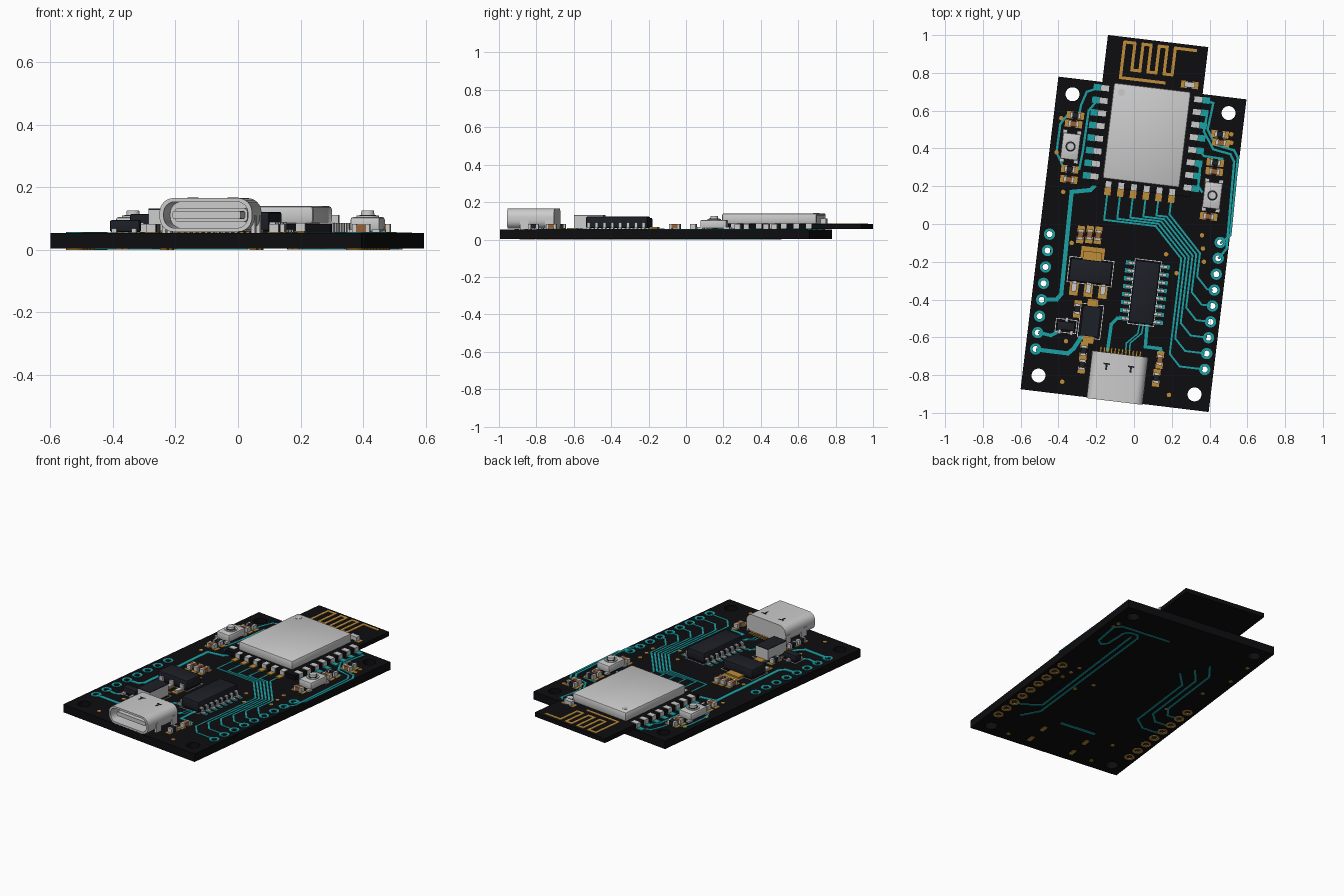
import bpy, bmesh
from math import radians, sin, cos, pi, atan2
from mathutils import Matrix, Vector

if "Cube" in bpy.data.objects:
    bpy.data.objects.remove(bpy.data.objects["Cube"])

# Board frame: u across, v along, turned in the world
M = Matrix.Translation((-0.0025, -0.1075, 0)) @ Matrix.Rotation(radians(-6.9), 4, 'Z')
MI = M.inverted()
ZB, ZT = 0.004, 0.054          # board bottom and top
meshes = {}


def material(name, rgb):
    m = bpy.data.materials.new(name)
    m.diffuse_color = (*rgb, 1)
    m.use_nodes = True
    m.node_tree.nodes["Principled BSDF"].inputs["Base Color"].default_value = m.diffuse_color
    return m


BLACK = material("board_black", (0.004, 0.004, 0.005))
CHIP = material("chip_black", (0.012, 0.014, 0.02))
TEAL = material("teal_copper", (0.01, 0.36, 0.38))
GOLD = material("gold", (0.52, 0.27, 0.04))
BROWN = material("brown", (0.30, 0.12, 0.04))
WHITE = material("white_ink", (0.8, 0.8, 0.8))
GREY = None


def loc(x, y):
    p = MI @ Vector((x, y, 0))
    return p.x, p.y


def bm_for(name, mat):
    return meshes.setdefault(name, (bmesh.new(), mat))[0]


def box(name, mat, u, v, w, l, z0, z1, ang=0, bevel=0):
    bm = bm_for(name, mat)
    t = (Matrix.Translation((u, v, (z0 + z1) / 2)) @ Matrix.Rotation(ang, 4, 'Z')
         @ Matrix.Diagonal((w, l, z1 - z0, 1)))
    r = bmesh.ops.create_cube(bm, size=1, matrix=t)
    if bevel:
        edges = {e for vt in r['verts'] for e in vt.link_edges}
        bmesh.ops.bevel(bm, geom=list(edges), offset=bevel, segments=2, affect='EDGES', profile=0.5)


def disc(name, mat, u, v, r, z0, z1, n=24, r2=None):
    bmesh.ops.create_cone(bm_for(name, mat), cap_ends=True, segments=n, radius1=r,
                          radius2=r if r2 is None else r2, depth=z1 - z0,
                          matrix=Matrix.Translation((u, v, (z0 + z1) / 2)))


def trace(pts, w=0.012, world=True, top=True, name="trace", mat=TEAL, z=None):
    z0, z1 = z or ((ZT, ZT + 0.002) if top else (0.001, ZB))
    pts = [Vector(loc(*p) if world else p) for p in pts]
    for a, b in zip(pts, pts[1:]):
        d, c = b - a, (a + b) / 2
        box(name + ("_top" if top else "_bottom"), mat, c.x, c.y, d.length + w * 0.7, w,
            z0, z1, atan2(d.y, d.x))


def circle(u, v, r, n=24):
    return [(u + r * cos(2 * pi * i / n), v + r * sin(2 * pi * i / n)) for i in range(n)]


def rect(u, v, w, l, r=0.0, n=6):
    if not r:
        return [(u + a * w / 2, v + b * l / 2) for a, b in ((-1, -1), (1, -1), (1, 1), (-1, 1))]
    return [(u + a * (w / 2 - r) + r * cos(pi / 2 * (q + i / n)),
             v + b * (l / 2 - r) + r * sin(pi / 2 * (q + i / n)))
            for q, (a, b) in enumerate(((1, 1), (-1, 1), (-1, -1), (1, -1))) for i in range(n + 1)]


def plate(name, mat, loops, z0, z1, pre=Matrix()):
    """Filled outlines with holes, extruded between z0 and z1."""
    cu = bpy.data.curves.new(name, 'CURVE')
    cu.dimensions, cu.fill_mode, cu.extrude = '2D', 'BOTH', (z1 - z0) / 2
    for lp in loops:
        s = cu.splines.new('POLY')
        s.points.add(len(lp) - 1)
        for p, q in zip(s.points, lp):
            p.co = (*q, 0, 1)
        s.use_cyclic_u = True
    ob = bpy.data.objects.new(name, cu)
    bpy.context.collection.objects.link(ob)
    ob.matrix_world = M @ pre @ Matrix.Translation((0, 0, (z0 + z1) / 2))
    if mat:
        cu.materials.append(mat)


# Main board with mounting holes, pin holes and connector slots
pins = [(-0.448, -0.0875 * i) for i in range(8)] + [(0.454, 0.065 - 0.0847 * i) for i in range(9)]
mounts = [(a * 0.416, b * 0.75) for a in (-1, 1) for b in (-1, 1)]
slots = [(a * 0.144, v) for a in (-1, 1) for v in (-0.61, -0.745)]
plate("main_board", BLACK, [rect(0, 0, 1.003, 1.667)] + [circle(*m, 0.037, 32) for m in mounts]
      + [circle(*p, 0.016, 16) for p in pins], ZB, ZT)
rings = [f for p in pins for f in (circle(*p, 0.03), circle(*p, 0.016, 16))]
plate("pin_rings_top", TEAL, rings, ZT, ZT + 0.003)
plate("pin_rings_bottom", GOLD, rings, 0.0, ZB)
for s in slots:
    box("connector_slot_pads", GOLD, *s, 0.022, 0.05, 0.0, ZB)

# Radio module: small board, metal can, edge pads, antenna
box("module_board", BLACK, 0, 0.684, 0.535, 0.80, 0.056, 0.083)
box("module_shield", GREY, 0, 0.582, 0.41, 0.51, 0.083, 0.14, bevel=0.01)
disc("shield_dot", GREY, -0.16, 0.79, 0.018, 0.14, 0.1415)
for i in range(8):
    v = 0.332 + i * 0.0672
    for s in (-1, 1):
        box("module_landing_pads", TEAL, s * 0.28, v, 0.06, 0.034, ZT, 0.058)
        box("module_edge_contacts", GREY, s * 0.25, v, 0.045, 0.03, 0.056, 0.0855)
for i in range(6):
    u = -0.17 + 0.068 * i
    box("module_front_pads", GOLD, u, 0.272, 0.034, 0.06, ZT, 0.06)
    box("module_front_contacts", GREY, u, 0.298, 0.03, 0.035, 0.056, 0.0855)
ant = [(0.06, 0.868), (-0.175, 0.868), (-0.175, 1.058)]
for i in range(6):
    u = -0.12 + 0.043 * i
    ant += [(u, 1.058), (u, 0.915)] if i % 2 == 0 else [(u, 0.915), (u, 1.058)]
ant = ant[:3] + [(-0.14, 1.058)] + ant[3:] + [(0.205, 1.058)]
trace(ant, 0.016, False, name="antenna", mat=GOLD, z=(0.083, 0.0855))

# USB style connector: shell, back wall, tongue, legs
up = Matrix.Rotation(radians(90), 4, 'X')
outer = rect(0, 0.112, 0.298, 0.108, 0.045)
plate("connector_shell", GREY, [outer, rect(0, 0.112, 0.272, 0.084, 0.036)], 0.60, 0.838, up)
plate("connector_back", GREY, [outer], 0.585, 0.66, up)
plate("connector_tongue", GREY, [rect(0, 0.112, 0.22, 0.026, 0.008)], 0.65, 0.815, up)
plate("connector_tongue_collar", GREY, [rect(0, 0.112, 0.236, 0.045, 0.015)], 0.65, 0.70, up)
for u, v in slots:
    box("connector_legs", GREY, u, v, 0.012, 0.045, 0.003, 0.11)
for s in (-1, 1):
    box("connector_spring_slots", CHIP, s * 0.065, -0.645, 0.034, 0.008, 0.165, 0.167)
    box("connector_spring_slots", CHIP, s * 0.065, -0.662, 0.010, 0.03, 0.165, 0.167)
for i in range(12):
    box("connector_contacts", GOLD, -0.105 + i * 0.0191, -0.575, 0.010, 0.035, ZT, 0.062)


def gull(name, u, v, s, w, z):
    """Bent chip lead leaving the body sideways."""
    box(name, GREY, u + s * 0.007, v, 0.02, w, z - 0.008, z)
    box(name, GREY, u + s * 0.015, v, 0.008, w, ZT + 0.003, z)
    box(name, GREY, u + s * 0.026, v, 0.028, w, ZT + 0.003, ZT + 0.011)


# Serial chip with sixteen leads
cu, cv = 0.088, -0.247
box("serial_chip", CHIP, cu, cv, 0.13, 0.33, 0.062, 0.122, bevel=0.006)
for i in range(8):
    for s in (-1, 1):
        v = cv + (i - 3.5) * 0.0423
        box("serial_chip_pads", TEAL, cu + s * 0.092, v, 0.05, 0.022, ZT, ZT + 0.003)
        gull("serial_chip_leads", cu + s * 0.065, v, s, 0.016, 0.09)

# Voltage regulator, with tab and three leads
u, v = loc(-0.23, -0.252)
box("regulator", CHIP, u, v, 0.22, 0.12, 0.06, 0.115, bevel=0.006)
box("regulator_pads", GOLD, u, v + 0.1, 0.125, 0.06, ZT, 0.058)
box("regulator_tab", GOLD, u, v + 0.078, 0.10, 0.055, 0.058, 0.067)
for i in (-1, 0, 1):
    box("regulator_pads", GOLD, u + i * 0.077, v - 0.1, 0.046, 0.07, ZT, 0.058)
    box("regulator_leads", GREY, u + i * 0.077, v - 0.09, 0.027, 0.05, 0.058, 0.067)
    box("regulator_leads", GREY, u + i * 0.077, v - 0.066, 0.027, 0.012, 0.06, 0.088)

# Power diode and small transistor
u, v = loc(-0.23, -0.515)
box("diode", GREY, u, v, 0.095, 0.16, 0.06, 0.128)
box("diode_top", CHIP, u, v, 0.095, 0.16, 0.128, 0.132)
for s in (-1, 1):
    box("diode_pads", GOLD, u, v + s * 0.092, 0.06, 0.055, ZT, 0.062)
u2, v2 = loc(-0.36, -0.54)
box("transistor", CHIP, u2, v2, 0.095, 0.045, 0.058, 0.095, bevel=0.004)
for a, b in ((-0.032, -1), (0.032, -1), (0, 1)):
    box("transistor_leads", GREY, u2 + a, v2 + b * 0.032, 0.016, 0.026, ZT, 0.068)

# White assembly outlines around the larger parts
for x, y, w, l in ((-0.23, -0.252, 0.235, 0.135), (-0.23, -0.515, 0.12, 0.18),
                   (-0.36, -0.54, 0.11, 0.07), (0.0556, -0.363, 0.14, 0.345)):
    r = rect(*loc(x, y), w, l)
    trace(r + r[:1], 0.004, False, name="assembly_outline", mat=WHITE)

# Push buttons
for x, y in ((-0.336, 0.41), (0.415, 0.151)):
    u, v = loc(x, y)
    box("button_bodies", GREY, u, v, 0.095, 0.14, 0.058, 0.105, bevel=0.008)
    disc("button_collars", GREY, u, v, 0.036, 0.103, 0.11)
    disc("button_plungers", CHIP, u, v, 0.027, 0.11, 0.112)
    disc("button_plungers_cap", GREY, u, v, 0.022, 0.11, 0.126, r2=0.02)
    for a in (-1, 1):
        for b in (-1, 1):
            box("button_legs", GREY, u + a * 0.037, v + b * 0.072, 0.024, 0.03, ZT, 0.066)

# Small chip parts: x, y, lies along v, body colour
chips = [(-0.31, 0.575, 0, CHIP), (-0.32, 0.53, 0, BROWN), (-0.34, 0.29, 0, CHIP), (-0.345, 0.236, 0, BROWN),
         (0.455, 0.475, 0, CHIP), (0.46, 0.43, 0, BROWN), (0.43, 0.325, 0, CHIP), (0.425, 0.278, 0, BROWN),
         (0.395, 0.04, 0, BROWN), (-0.283, -0.056, 1, BROWN), (-0.235, -0.056, 1, BROWN),
         (-0.19, -0.06, 1, BROWN), (-0.30, -0.45, 1, CHIP), (-0.267, -0.67, 1, CHIP), (-0.275, -0.745, 1, CHIP),
         (0.137, -0.72, 1, BROWN), (0.118, -0.815, 1, CHIP), (0.295, 0.737, 0, GREY)]
for x, y, up_v, col in chips:
    u, v = loc(x, y)
    z = 0.083 if y > 0.7 else ZT
    d = (0, 1) if up_v else (1, 0)
    size = lambda a, b: (b, a) if up_v else (a, b)
    nm = {CHIP: "resistor", BROWN: "capacitor", GREY: "module_part"}[col]
    box(nm + "_bodies", col, u, v, *size(0.034, 0.029), z + 0.004, z + 0.028)
    for s in (-1, 1):
        box("chip_pads", GOLD, u + s * d[0] * 0.029, v + s * d[1] * 0.029, *size(0.034, 0.038), z, z + 0.003)
        box("chip_ends", GREY, u + s * d[0] * 0.022, v + s * d[1] * 0.022, *size(0.012, 0.030), z + 0.003, z + 0.029)

# Bundle of six traces fanning from the module to the right pins
for i in range(6):
    pu, c, bu = -0.17 + 0.068 * i, 0.215 + 0.027 * i, 0.26 + 0.019 * i
    h, pv = 0.11 + 0.014 * i, 0.065 - 0.0847 * (8 - i)
    trace([(pu, 0.26), (pu, h), (c - h, h), (bu, c - bu), (bu, pv + 0.06), (bu + 0.06, pv), (0.44, pv)],
          0.010, False)

# Remaining top traces: right edge, left edge, power and connector
trace([(.36, .66), (.42, .64), (.39, .5), (.43, .42), (.53, .39), (.55, .35), (.51, -.06), (.46, -.1)])
trace([(.36, .6), (.385, .57), (.37, .49), (.42, .395), (.51, .37), (.53, .33), (.49, -.13), (.45, -.18)])
trace([(.34, .4), (.37, .36), (.47, .345)])
trace([(.31, .33), (.35, .3), (.34, .2), (.36, .17)])
trace([(-.19, .72), (-.25, .7), (-.28, .63), (-.29, .58)])
trace([(-.19, .66), (-.24, .6), (-.27, .39), (-.29, .29)])
trace([(-.35, .58), (-.39, .53), (-.41, .38), (-.37, .29)])
trace([(-.21, .2), (-.23, .18), (-.33, .17), (-.385, -.37), (-.41, -.4), (-.47, -.4)], 0.022)
trace([(-.51, -.665), (-.35, -.685), (-.32, -.66), (-.28, -.6), (-.24, -.6)], 0.022)
trace([(-.50, -.575), (-.44, -.59), (-.40, -.57)], 0.018)
trace([(-.03, -.5), (-.09, -.5), (-.12, -.53), (-.14, -.67)], 0.018)
trace([(.07, -.53), (.06, -.65), (.14, -.66), (.15, -.70)], 0.018)
for k in (0, 0.02):
    trace([(.03 + k, -.53), (.02 + k, -.58), (-.04 + k, -.63), (-.045 + k, -.68)], 0.008)

# Bottom traces
B = dict(world=False, top=False)
trace([(.09, .627), (.41, .627), (.445, .59), (.436, .42), (.40, .39), (.37, .42), (.36, .56),
       (.33, .59), (.28, .59), (.26, .56), (.27, -.45), (.34, -.55)], 0.012, **B)
trace([(.30, .55), (.30, -.38), (.40, -.44), (.44, -.44)], 0.012, **B)
for k in range(3):
    trace([(-.17 - .05 * k, .35 + .08 * k), (-.25 - .04 * k, .25 + .08 * k), (-.25 - .04 * k, -.22 + .1 * k),
           (-.33 - .02 * k, -.29 + .1 * k), (-.43, -.29 + .1 * k)], 0.012, **B)
trace([(.09, -.5), (-.13, -.5)], 0.018, **B)

# Small plated holes
for x, y in ((-.385, .56), (-.41, .38), (-.375, .17), (-.38, -.835), (.185, -.905), (.515, .475), (.515, .43),
             (.17, -.16), (.225, -.26), (.36, -.06), (.365, -.13), (.37, -.2), (-.33, -.1), (-.36, -.62)):
    disc("vias", GOLD, *loc(x, y), 0.012, 0.002, ZT + 0.002, 12)

# Turn every gathered mesh into an object in the board frame
for name, (bm, mat) in meshes.items():
    me = bpy.data.meshes.new(name)
    bm.to_mesh(me)
    bm.free()
    if mat:
        me.materials.append(mat)
    ob = bpy.data.objects.new(name, me)
    ob.matrix_world = M
    bpy.context.collection.objects.link(ob)

bpy.ops.object.select_all(action='SELECT')
bpy.context.view_layer.objects.active = bpy.data.objects["main_board"]
bpy.ops.object.convert(target='MESH')
bpy.ops.object.shade_smooth_by_angle(angle=radians(35))
